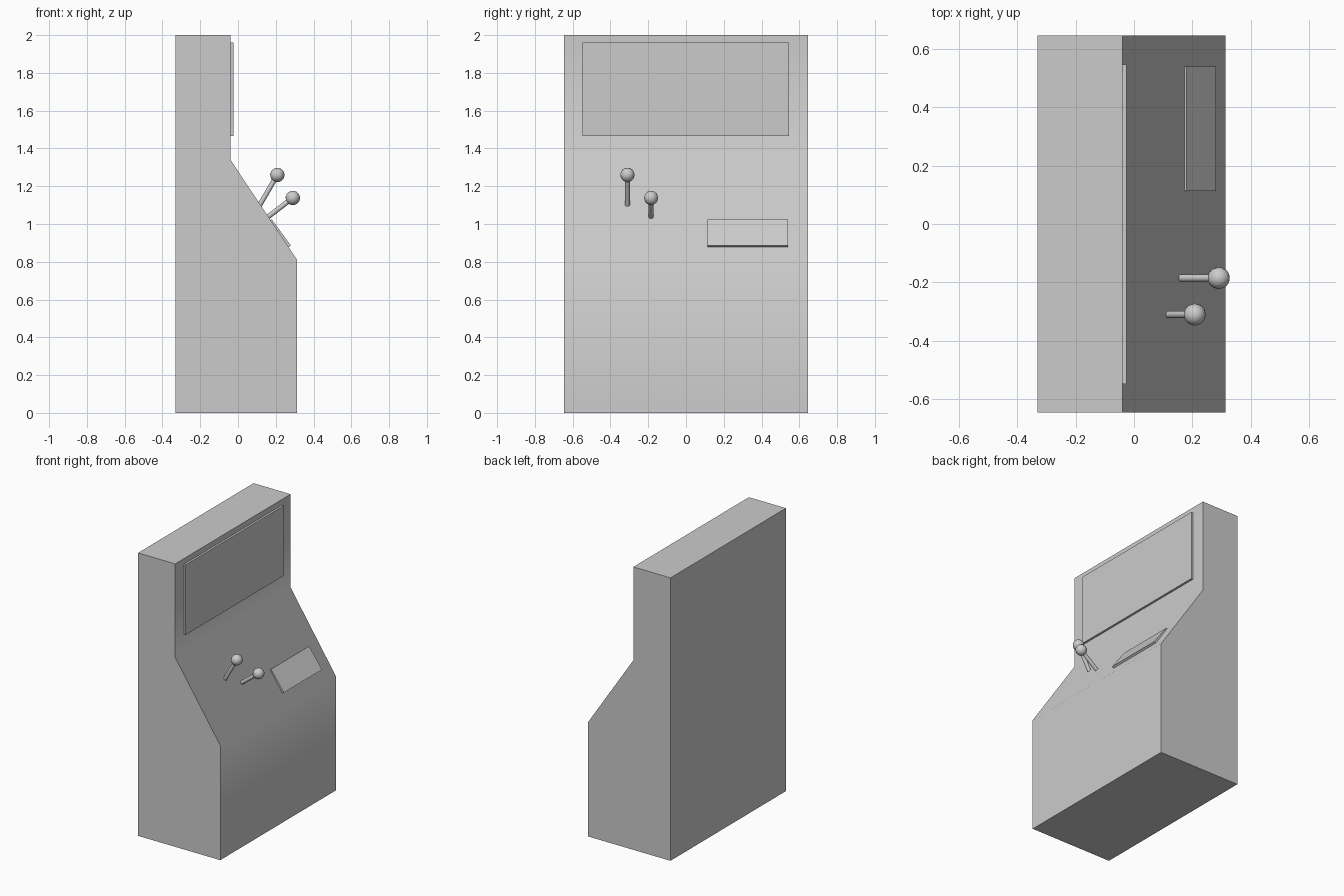
import bpy
import bmesh
import math
from mathutils import Vector

cube = bpy.data.objects.get("Cube")
if cube:
    bpy.data.objects.remove(cube, do_unlink=True)

# One plain grey for the whole cabinet
grey = bpy.data.materials.new("plain_grey")
grey.use_nodes = True
colour = (0.6, 0.6, 0.6, 1)
grey.diffuse_color = colour
grey.node_tree.nodes["Principled BSDF"].inputs["Base Color"].default_value = colour


def finish(name, bm, smooth_angle=None):
    bmesh.ops.recalc_face_normals(bm, faces=bm.faces)
    mesh = bpy.data.meshes.new(name)
    bm.to_mesh(mesh)
    bm.free()
    mesh.materials.append(grey)
    obj = bpy.data.objects.new(name, mesh)
    bpy.context.collection.objects.link(obj)
    if smooth_angle:
        bpy.ops.object.select_all(action='DESELECT')
        obj.select_set(True)
        bpy.context.view_layer.objects.active = obj
        bpy.ops.object.shade_smooth_by_angle(angle=math.radians(smooth_angle))
    return obj


def prism(name, profile, y0, y1, smooth_angle=None):
    """Extrude an x-z outline from y0 to y1."""
    bm = bmesh.new()
    face = bm.faces.new([bm.verts.new((x, y0, z)) for x, z in profile])
    out = bmesh.ops.extrude_face_region(bm, geom=[face])
    verts = [v for v in out["geom"] if isinstance(v, bmesh.types.BMVert)]
    bmesh.ops.translate(bm, verts=verts, vec=(0, y1 - y0, 0))
    return finish(name, bm, smooth_angle)


def joystick(name, y, foot, tip):
    """Thin rod from foot to tip (x, z) with a ball on the end."""
    a, b = Vector((foot[0], y, foot[1])), Vector((tip[0], y, tip[1]))
    turn = (b - a).to_track_quat('Z', 'Y').to_matrix().to_4x4()
    bm = bmesh.new()
    rod = bmesh.ops.create_cone(bm, cap_ends=True, segments=10, radius1=0.013,
                                radius2=0.013, depth=(b - a).length)
    bmesh.ops.transform(bm, matrix=turn, verts=rod["verts"])
    bmesh.ops.translate(bm, vec=(a + b) / 2, verts=rod["verts"])
    finish(name + "_rod", bm, 40)
    bm = bmesh.new()
    bmesh.ops.create_uvsphere(bm, u_segments=12, v_segments=8, radius=0.038)
    bmesh.ops.transform(bm, matrix=turn, verts=bm.verts)
    bmesh.ops.translate(bm, vec=b, verts=bm.verts)
    finish(name + "_ball", bm, 40)


# Cabinet with a sloping control panel, softly shaded across the slope
prism("cabinet", [(-0.33, 0), (0.313, 0), (0.313, 0.81), (-0.04, 1.34),
                  (-0.04, 2), (-0.33, 2)], -0.645, 0.645, 40)

# Raised screen
prism("screen", [(-0.06, 1.465), (-0.025, 1.465), (-0.025, 1.96),
                 (-0.06, 1.96)], -0.548, 0.546)

# Button plate, tilted slightly out of the slope
prism("button_plate", [(0.165, 1.015), (0.179, 1.025), (0.28, 0.886),
                       (0.266, 0.877)], 0.113, 0.539)

# Two joysticks leaning different ways
joystick("rear_joystick", -0.31, (0.115, 1.1), (0.208, 1.26))
joystick("front_joystick", -0.185, (0.155, 1.035), (0.29, 1.138))
